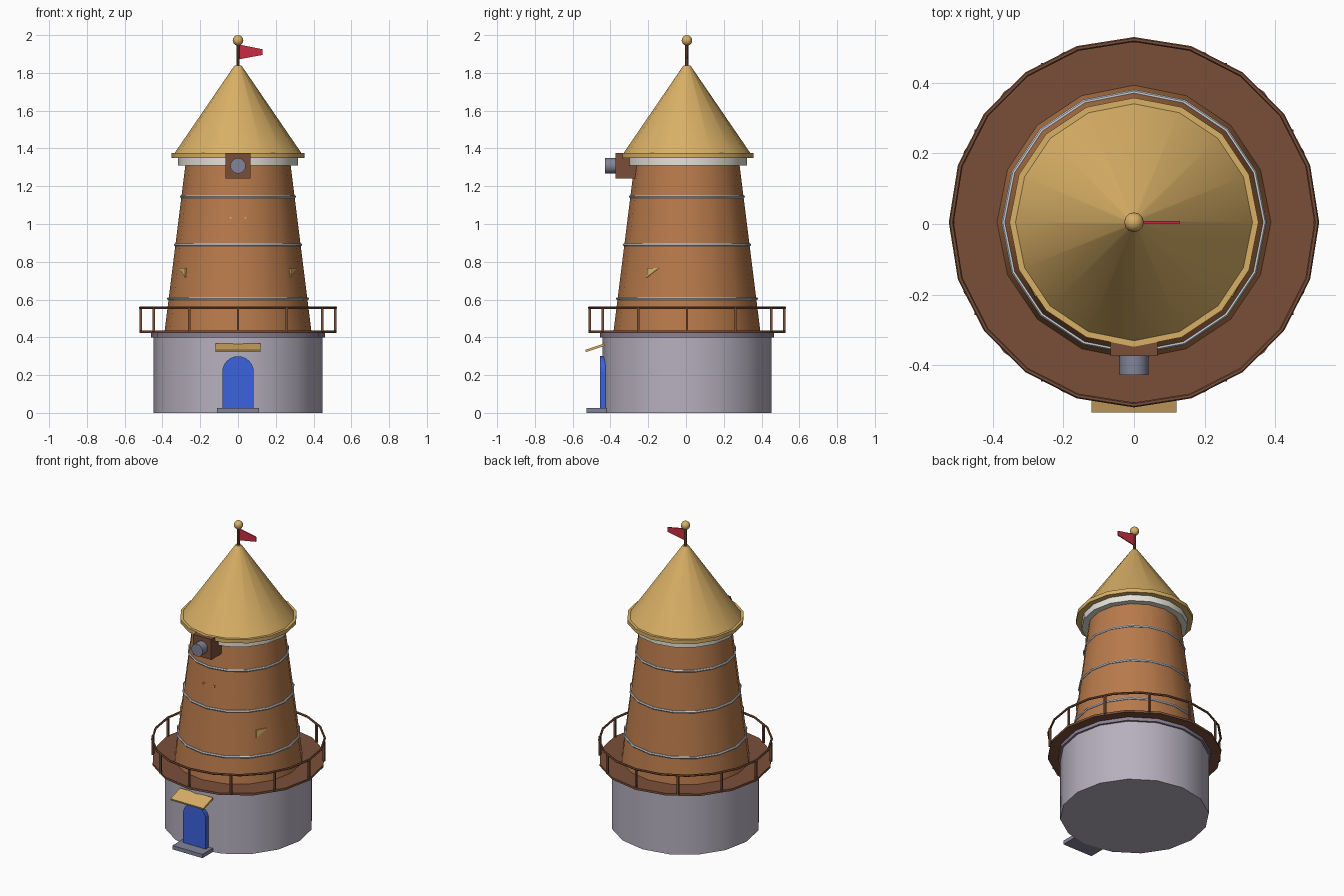
import bpy, bmesh, math
from mathutils import Vector

if "Cube" in bpy.data.objects:
    bpy.data.objects.remove(bpy.data.objects["Cube"], do_unlink=True)

AXIS_Y = 0.005  # tower axis


def material(name, r, g, b):
    lin = [(c / 255 / 12.92) if c < 11 else ((c / 255 + 0.055) / 1.055) ** 2.4 for c in (r, g, b)]
    m = bpy.data.materials.new(name)
    m.use_nodes = True
    m.diffuse_color = (*lin, 1)
    m.node_tree.nodes["Principled BSDF"].inputs["Base Color"].default_value = (*lin, 1)
    return m


GOLD = material("straw gold", 217, 176, 102)
CLAY = material("clay brown", 184, 122, 75)
WOOD = material("dark wood", 122, 79, 57)
STONE = material("pale stone", 182, 176, 190)
RIM = material("rim stone", 140, 130, 150)
CREAM = material("off white", 228, 226, 215)
HOOP = material("hoop metal", 200, 208, 215)
BLUE = material("door blue", 60, 98, 220)
RED = material("flag red", 200, 45, 65)
STEEL = material("grey metal", 130, 132, 152)


def finish(name, bm, mat, smooth=True):
    bmesh.ops.recalc_face_normals(bm, faces=bm.faces)
    me = bpy.data.meshes.new(name)
    bm.to_mesh(me)
    bm.free()
    ob = bpy.data.objects.new(name, me)
    me.materials.append(mat)
    bpy.context.collection.objects.link(ob)
    if smooth:
        bpy.ops.object.select_all(action="DESELECT")
        ob.select_set(True)
        bpy.context.view_layer.objects.active = ob
        bpy.ops.object.shade_smooth_by_angle(angle=math.radians(35))
    return ob


def lathe(name, profile, mat, sides=16, closed=False):
    """Turn (radius, height) points around the tower axis."""
    bm = bmesh.new()
    rings = []
    for r, z in profile:
        rings.append([bm.verts.new((r * math.cos(math.tau * i / sides),
                                    AXIS_Y + r * math.sin(math.tau * i / sides), z))
                      for i in range(sides)])
    pairs = list(zip(rings, rings[1:]))
    if closed:
        pairs.append((rings[-1], rings[0]))
    else:
        bm.faces.new(rings[0])
        bm.faces.new(rings[-1])
    for a, b in pairs:
        for i in range(sides):
            j = (i + 1) % sides
            bm.faces.new((a[i], a[j], b[j], b[i]))
    return finish(name, bm, mat)


def ring(name, radius, z, thick, mat, sides):
    section = [(radius + thick * math.cos(math.tau * k / 6),
                z + thick * math.sin(math.tau * k / 6)) for k in range(6)]
    return lathe(name, section, mat, sides, closed=True)


def box(name, lo, hi, mat):
    bm = bmesh.new()
    bmesh.ops.create_cube(bm, size=1)
    for v in bm.verts:
        v.co = [(a + b) / 2 + c * (b - a) for a, b, c in zip(lo, hi, v.co)]
    return finish(name, bm, mat, False)


def prism(name, points, depth, mat):
    """Extrude a flat outline along a vector."""
    bm = bmesh.new()
    face = bm.faces.new([bm.verts.new(p) for p in points])
    out = bmesh.ops.extrude_face_region(bm, geom=[face], use_keep_orig=True)
    verts = [g for g in out["geom"] if isinstance(g, bmesh.types.BMVert)]
    bmesh.ops.translate(bm, verts=verts, vec=Vector(depth))
    return finish(name, bm, mat, False)


# Stone base, deck and tower body
lathe("stone_base", [(0.447, 0), (0.447, 0.4)], STONE)
lathe("base_rim", [(0.46, 0.4), (0.46, 0.425)], RIM)
lathe("deck", [(0.522, 0.422), (0.522, 0.436)], WOOD)
lathe("tower_wall", [(0.389, 0.43), (0.274, 1.35)], CLAY)
for i, (r, z) in enumerate([(0.368, 0.605), (0.332, 0.89), (0.299, 1.145)]):
    ring(f"hoop_{i + 1}", r, z, 0.008, HOOP, 16)

# Collar and roof
lathe("collar", [(0.318, 1.31), (0.318, 1.352)], CREAM)
lathe("eave", [(0.353, 1.35), (0.353, 1.375)], GOLD)
lathe("roof", [(0.338, 1.372), (0.018, 1.84)], GOLD)

# Flagpole, finial and pennant
lathe("flagpole", [(0.009, 1.83), (0.009, 1.96)], WOOD, 8)
bm = bmesh.new()
bmesh.ops.create_uvsphere(bm, u_segments=12, v_segments=8, radius=0.028)
bmesh.ops.translate(bm, verts=bm.verts, vec=(0, AXIS_Y, 1.972))
finish("finial", bm, GOLD)
prism("pennant", [(0.005, AXIS_Y - 0.003, 1.95), (0.13, AXIS_Y - 0.003, 1.925),
                  (0.13, AXIS_Y - 0.003, 1.895), (0.005, AXIS_Y - 0.003, 1.872)],
      (0, 0.006, 0), RED)

# Railing
ring("handrail", 0.518, 0.557, 0.007, WOOD, 20)
for i in range(12):
    a = math.tau * i / 12
    x, y = 0.515 * math.cos(a), AXIS_Y + 0.515 * math.sin(a)
    box(f"rail_post_{i + 1}", (x - 0.006, y - 0.006, 0.43), (x + 0.006, y + 0.006, 0.557), WOOD)

# Door, step and canopy
outline = [(-0.083, -0.456, 0.02), (0.083, -0.456, 0.02)]
outline += [(0.083 * math.cos(math.pi * k / 12), -0.456, 0.217 + 0.083 * math.sin(math.pi * k / 12))
            for k in range(13)]
prism("door", outline, (0, 0.04, 0), BLUE)
box("door_step", (-0.11, -0.528, 0), (0.11, -0.42, 0.025), STEEL)
prism("door_canopy", [(-0.12, -0.53, 0.322), (-0.12, -0.43, 0.355),
                      (-0.12, -0.434, 0.367), (-0.12, -0.534, 0.334)], (0.24, 0, 0), GOLD)

# Hoist housing with its round nozzle
box("hoist_box", (-0.066, -0.374, 1.24), (0.066, -0.22, 1.375), WOOD)
bm = bmesh.new()
circle = [(0.041 * math.cos(math.tau * k / 16), 1.308 + 0.041 * math.sin(math.tau * k / 16))
          for k in range(16)]
front = [bm.verts.new((x, -0.428, z)) for x, z in circle]
back = [bm.verts.new((x, -0.36, z)) for x, z in circle]
bm.faces.new(front)
bm.faces.new(back)
for k in range(16):
    bm.faces.new((front[k], front[k - 1], back[k - 1], back[k]))
finish("hoist_nozzle", bm, STEEL)

# Window trim corners showing through the wall
for side, s in (("left", 1), ("right", -1)):
    prism(f"{side}_window_trim", [(s * 0.315, -0.143, 0.768), (s * 0.279, -0.206, 0.768),
                                  (s * 0.281, -0.208, 0.718)], (-s * 0.03, 0.02, 0), GOLD)
    prism(f"{side}_upper_trim", [(s * 0.03, -0.309, 1.037), (s * 0.044, -0.307, 1.037),
                                 (s * 0.042, -0.309, 1.024)], (0, 0.02, 0), GOLD)
